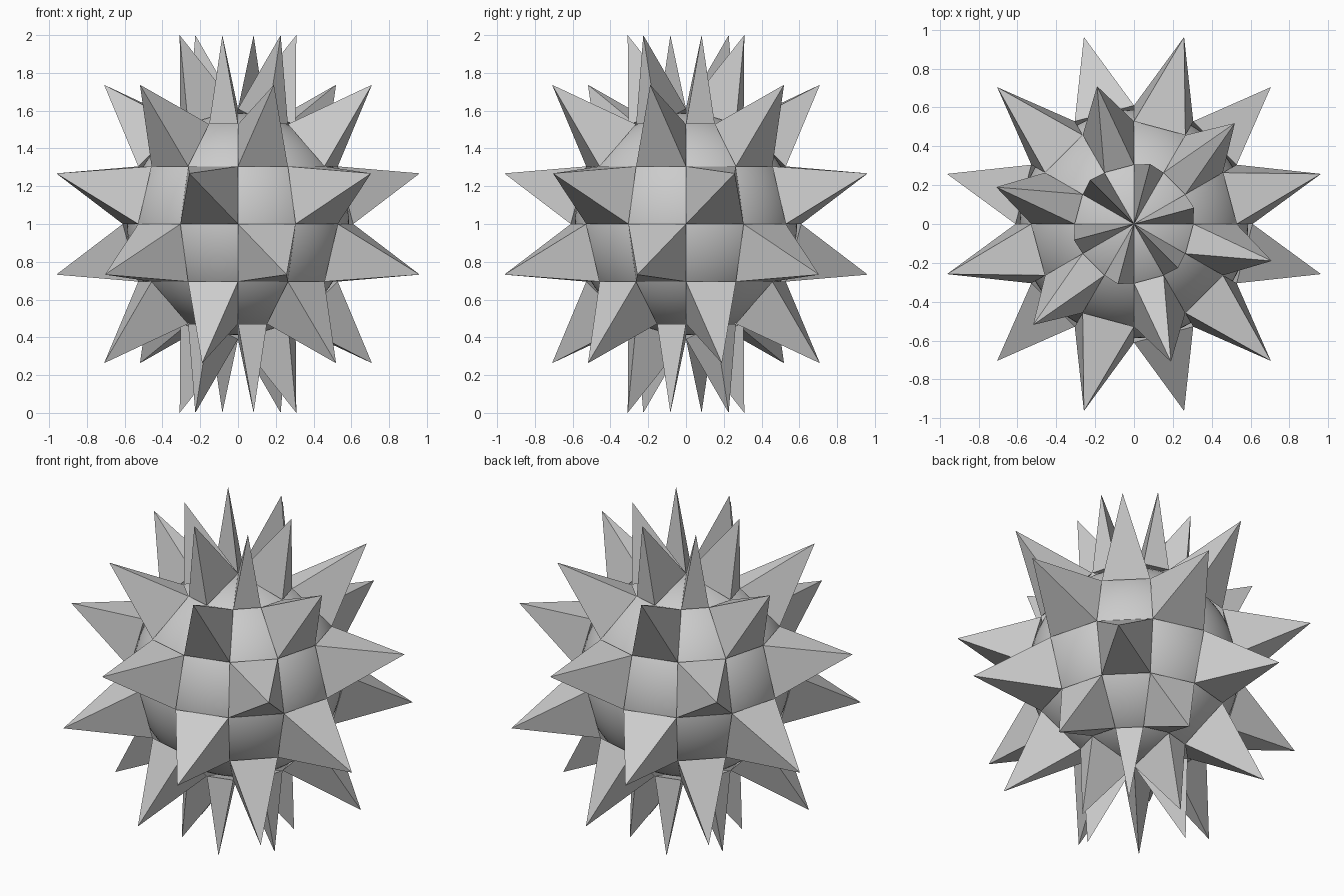
import bpy, bmesh
from math import radians, sin, cos
from mathutils import Vector

if "Cube" in bpy.data.objects:
    bpy.data.objects.remove(bpy.data.objects["Cube"])

CENTRE = Vector((0, 0, 1))
R = 0.61          # radius of the spike base corners
SPIKE = 0.461     # spike height above its base
SEG, RINGS = 12, 6


def corner(i, j):
    lon = radians(-90 + i * 360 / SEG)
    lat = radians(-90 + j * 180 / RINGS)
    return Vector((cos(lat) * cos(lon), cos(lat) * sin(lon), sin(lat))) * R + CENTRE


# smooth round core
bpy.ops.mesh.primitive_uv_sphere_add(segments=72, ring_count=36, radius=0.588, location=CENTRE)
core = bpy.context.object
core.name = "core"
bpy.ops.object.shade_smooth()

# pyramid spikes on every other cell of a 12 x 6 checkerboard
bm = bmesh.new()
for j in range(RINGS):
    for i in range(SEG):
        if (i + j) % 2:
            continue
        pts = [corner(i, j), corner(i + 1, j), corner(i + 1, j + 1), corner(i, j + 1)]
        if j == 0:                      # triangles at the poles
            pts = [pts[0], pts[2], pts[3]]
        elif j == RINGS - 1:
            pts = pts[:3]
        mid = sum(pts, Vector()) / len(pts)
        normal = (pts[1] - pts[0]).cross(pts[2] - pts[0]).normalized()
        base = [bm.verts.new(p) for p in pts]
        tip = bm.verts.new(mid + normal * SPIKE)
        bm.faces.new(base[::-1])
        for k in range(len(base)):
            bm.faces.new((base[k], base[(k + 1) % len(base)], tip))
mesh = bpy.data.meshes.new("spikes")
bm.to_mesh(mesh)
bm.free()
spikes = bpy.data.objects.new("spikes", mesh)
bpy.context.collection.objects.link(spikes)
